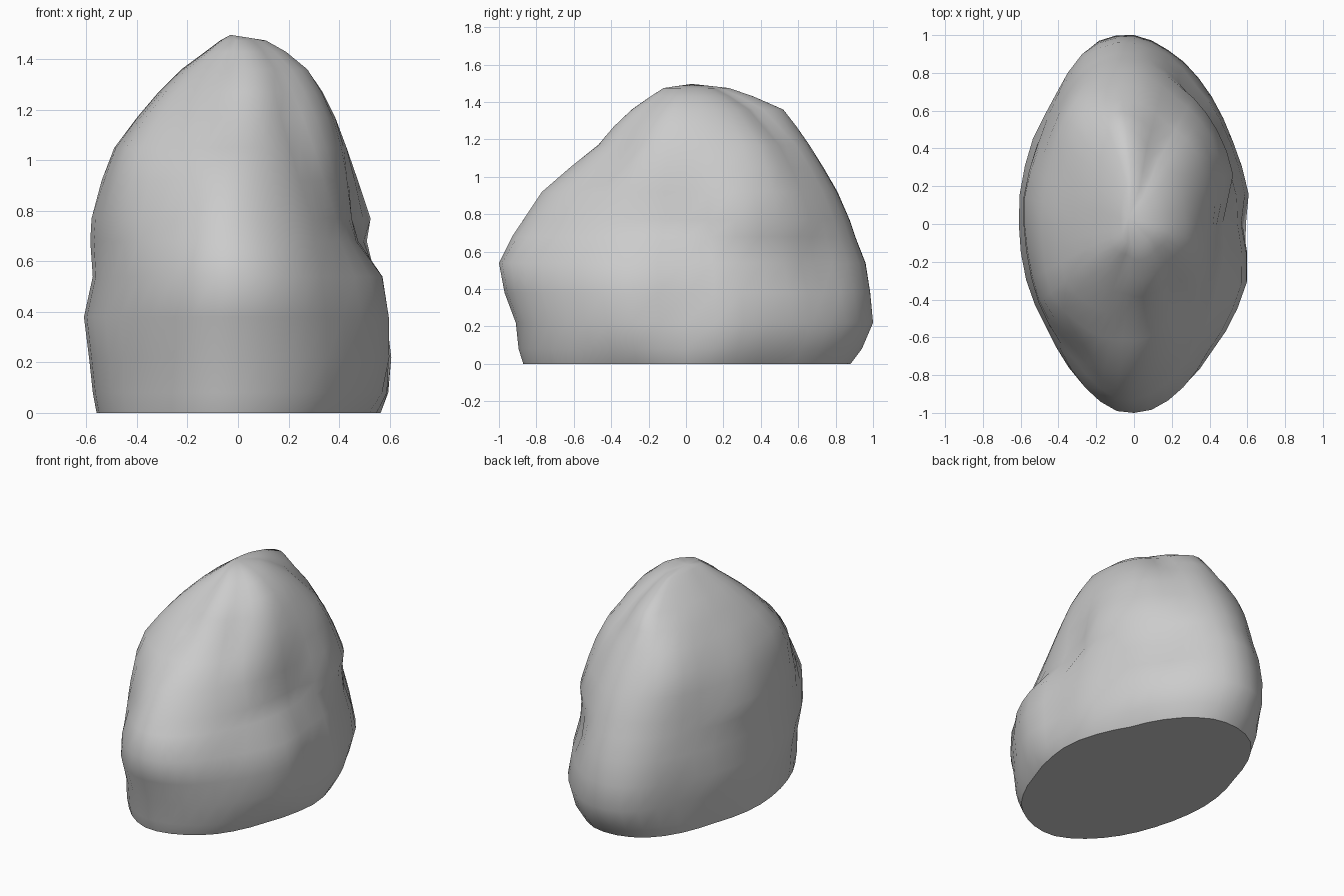
import bpy, bmesh, math

if "Cube" in bpy.data.objects:
    bpy.data.objects.remove(bpy.data.objects["Cube"])

SEGS = 40

# Plan outlines of the boulder: ground, waist, dent, middle bulge, shoulders, crown
BASE = [(.57, .05), (.42, .46), (.25, .76), (.08, .88), (-.24, .83), (-.36, .7), (-.48, .4),
        (-.56, .05), (-.5, -.36), (-.28, -.75), (-.08, -.87), (.14, -.83), (.32, -.7), (.48, -.38)]
WAIST = [(.6, .15), (.52, .43), (.36, .74), (.17, .92), (-.03, 1), (-.24, .94), (-.42, .63), (-.53, .45),
         (-.6, .15), (-.58, -.26), (-.45, -.58), (-.12, -.98), (.08, -.98), (.41, -.71), (.6, -.3), (.56, 0)]
DENT = [(.57, -.28), (.54, 0), (.53, .2), (.43, .5), (.29, .68), (.12, .9), (-.04, .96), (-.26, .88),
        (-.45, .58), (-.575, .14), (-.55, -.25), (-.42, -.59), (-.1, -.98), (.08, -.98), (.39, -.66)]
MIDDLE = [(.53, .27), (.42, .53), (.22, .74), (-.05, .875), (-.25, .8), (-.45, .5), (-.58, .13),
          (-.55, -.2), (-.49, -.42), (-.3, -.66), (-.07, -.87), (.08, -.83), (.34, -.55), (.44, -.2), (.45, 0)]
SHOULDER = [(.385, .1), (.34, .38), (.18, .53), (-.08, .66), (-.29, .57), (-.37, .25), (-.4, -.1),
            (-.365, -.32), (-.26, -.42), (-.05, -.47), (.2, -.34), (.35, -.2)]
CROWN = [(.275, -.1), (.26, .13), (.1, .34), (-.08, .52), (-.19, .3), (-.22, 0), (-.2, -.2),
         (-.06, -.29), (.17, -.24)]

# Height, then left / right / front / back reach
LEVELS = [(0, .56, .565, .87, .88), (.08, .575, .595, .895, .94), (.22, .59, .607, .91, 1),
          (.38, .61, .597, .97, .985), (.54, .575, .572, 1, .96), (.68, .585, .51, .93, .905),
          (.77, .58, .525, .87, .875), (.92, .54, .475, .77, .81), (1.05, .49, .43, .62, .735),
          (1.17, .4, .385, .47, .66), (1.27, .315, .335, .385, .59), (1.36, .225, .275, .29, .52),
          (1.43, .13, .19, .19, .36), (1.475, .07, .11, .12, .23)]


def sample(outline):
    """Resample an outline by angle, in units of its largest reach."""
    sx = max(abs(x) for x, y in outline)
    sy = max(abs(y) for x, y in outline)
    pts = sorted((math.atan2(y / sy, x / sx) % math.tau, math.hypot(x / sx, y / sy)) for x, y in outline)
    pts = [(pts[-1][0] - math.tau, pts[-1][1])] + pts + [(pts[0][0] + math.tau, pts[0][1])]
    ring = []
    for i in range(SEGS):
        a = math.tau * i / SEGS
        for (a0, r0), (a1, r1) in zip(pts, pts[1:]):
            if a0 <= a <= a1:
                r = r0 + (r1 - r0) * (a - a0) / (a1 - a0)
                ring.append((r * math.cos(a), r * math.sin(a)))
                break
    return ring


KEYS = [(0, sample(BASE)), (.25, sample(WAIST)), (.54, sample(DENT)), (.75, sample(MIDDLE)),
        (1.15, sample(SHOULDER)), (1.36, sample(CROWN)), (2, sample(CROWN))]


def outline_at(z):
    """Blend between the two key outlines around a height."""
    for (z0, a), (z1, b) in zip(KEYS, KEYS[1:]):
        if z0 <= z <= z1:
            t = (z - z0) / (z1 - z0)
            return [(p[0] + (q[0] - p[0]) * t, p[1] + (q[1] - p[1]) * t) for p, q in zip(a, b)]


# Loft the boulder through its levels
bm = bmesh.new()
rings = []
for z, left, right, front, back in LEVELS:
    ring = outline_at(z)
    x0, x1 = -min(p[0] for p in ring), max(p[0] for p in ring)
    y0, y1 = -min(p[1] for p in ring), max(p[1] for p in ring)
    rings.append([bm.verts.new((x * (right / x1 if x > 0 else left / x0),
                                y * (back / y1 if y > 0 else front / y0), z)) for x, y in ring])
for lo, hi in zip(rings, rings[1:]):
    for i in range(SEGS):
        j = (i + 1) % SEGS
        bm.faces.new((lo[i], lo[j], hi[j], hi[i]))

# Flat underside and peak
bm.faces.new(rings[0][::-1])
peak = bm.verts.new((-.03, .03, 1.497))
for i in range(SEGS):
    bm.faces.new((rings[-1][i], rings[-1][(i + 1) % SEGS], peak))

bmesh.ops.recalc_face_normals(bm, faces=bm.faces)
mesh = bpy.data.meshes.new("boulder")
bm.to_mesh(mesh)
bm.free()
boulder = bpy.data.objects.new("boulder", mesh)
bpy.context.collection.objects.link(boulder)
bpy.context.view_layer.objects.active = boulder
boulder.select_set(True)
bpy.ops.object.shade_smooth_by_angle(angle=math.radians(50))
